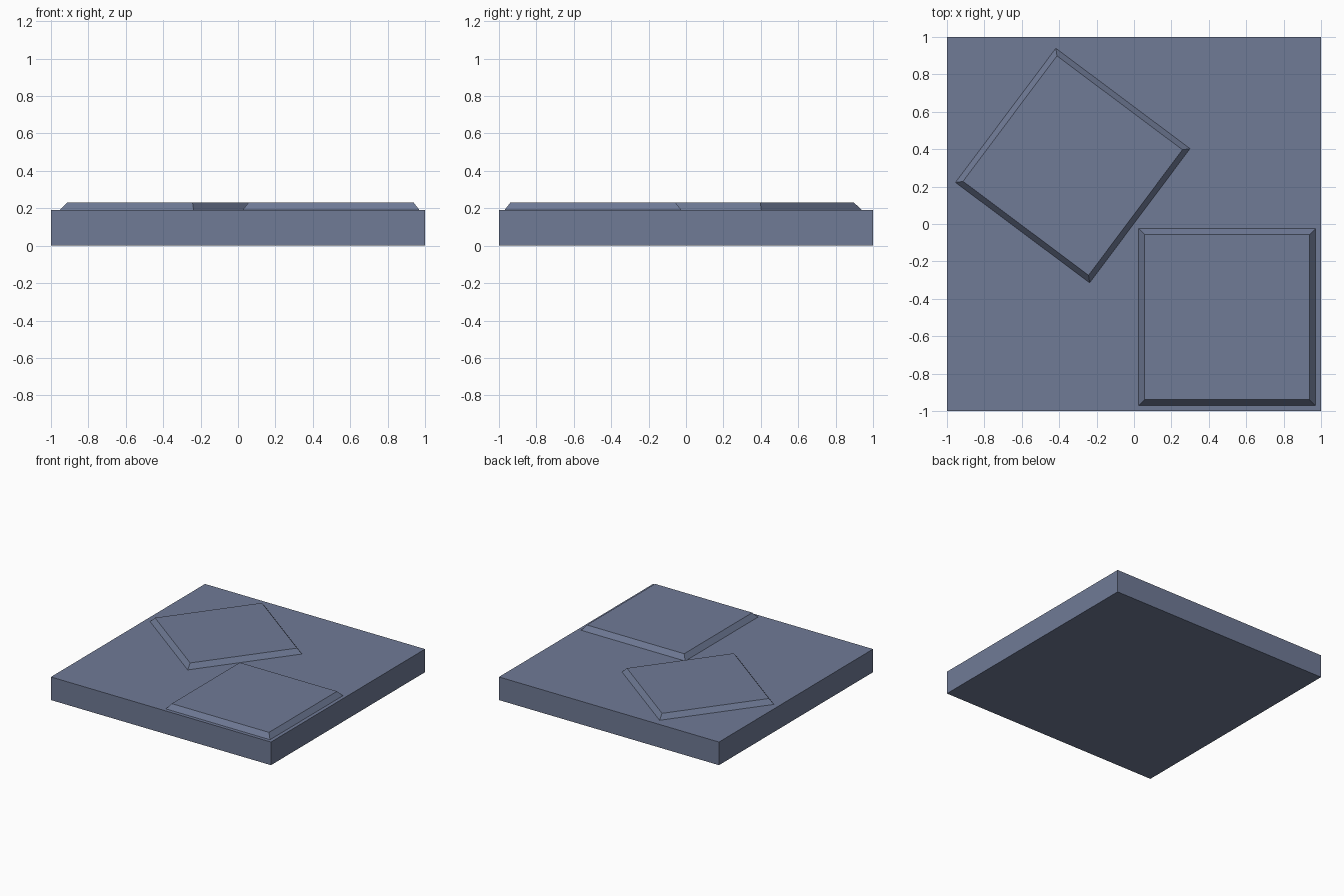
import bpy, bmesh
from math import radians
from mathutils import Matrix

cube = bpy.data.objects.get("Cube")
if cube:
    bpy.data.objects.remove(cube, do_unlink=True)

# Single slate blue colour
slate = bpy.data.materials.new("slate_blue")
slate.use_nodes = True
colour = (0.16, 0.196, 0.305, 1)
slate.diffuse_color = colour
slate.node_tree.nodes["Principled BSDF"].inputs["Base Color"].default_value = colour


def slab(name, centre, half, top_half, z0, z1, angle=0):
    """Square slab whose top may be smaller than its bottom."""
    bm = bmesh.new()
    bmesh.ops.create_cube(bm, size=2)
    for v in bm.verts:
        is_top = v.co.z > 0
        size = top_half if is_top else half
        v.co.x *= size
        v.co.y *= size
        v.co.z = z1 if is_top else z0
    bm.transform(Matrix.Rotation(radians(angle), 4, 'Z'))
    mesh = bpy.data.meshes.new(name)
    bm.to_mesh(mesh)
    bm.free()
    mesh.materials.append(slate)
    obj = bpy.data.objects.new(name, mesh)
    obj.location = (*centre, 0)
    bpy.context.collection.objects.link(obj)
    return obj


BASE_TOP, PLATE_TOP = 0.19, 0.23

# Base block
slab("base", (0, 0), 1, 1, 0, BASE_TOP)

# Raised plates with sloping edges
slab("straight_plate", (0.4975, -0.4975), 0.473, 0.442, BASE_TOP, PLATE_TOP)
slab("turned_plate", (-0.3275, 0.3125), 0.448, 0.419, BASE_TOP, PLATE_TOP, -36.8)
